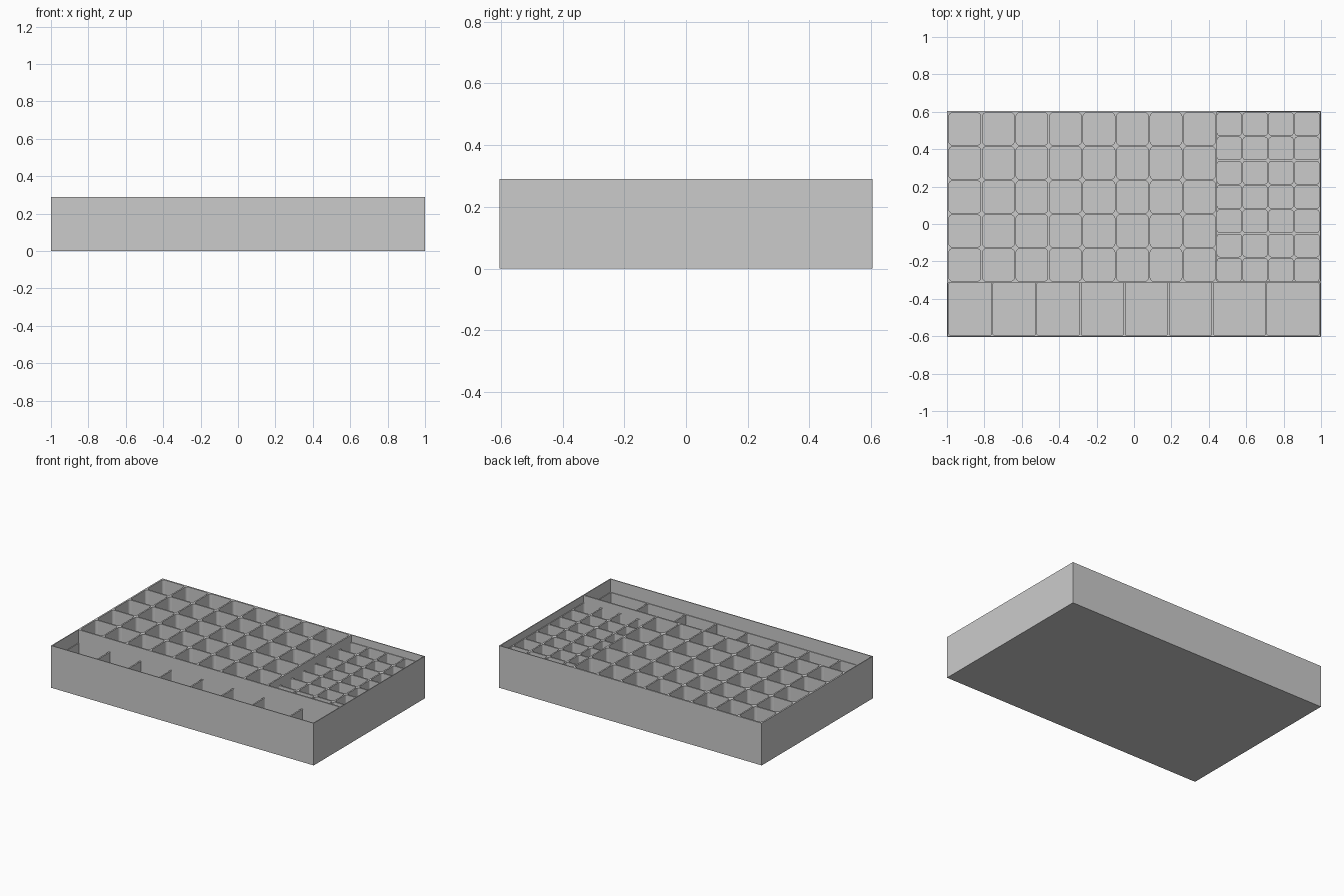
import bpy, bmesh, math

if "Cube" in bpy.data.objects:
    bpy.data.objects.remove(bpy.data.objects["Cube"], do_unlink=True)

grey = bpy.data.materials.new("plain_grey")
grey.use_nodes = True
grey.diffuse_color = (0.6, 0.6, 0.6, 1)
grey.node_tree.nodes["Principled BSDF"].inputs["Base Color"].default_value = (0.6, 0.6, 0.6, 1)

HX, HY, H = 1.0, 0.605, 0.29
WALL, FLOOR = 0.006, 0.02
SPLIT_X, SPLIT_Y = 0.44, -0.31
SMALL_TOP, FRONT_TOP = 0.24, 0.2


def finish(name, bm):
    bmesh.ops.remove_doubles(bm, verts=bm.verts, dist=0.0001)
    mesh = bpy.data.meshes.new(name)
    bm.to_mesh(mesh)
    bm.free()
    mesh.materials.append(grey)
    obj = bpy.data.objects.new(name, mesh)
    bpy.context.collection.objects.link(obj)


def box(name, x0, x1, y0, y1, z0, z1):
    bm = bmesh.new()
    bmesh.ops.create_cube(bm, size=1)
    for v in bm.verts:
        v.co = ((x0 + x1) / 2 + v.co.x * (x1 - x0),
                (y0 + y1) / 2 + v.co.y * (y1 - y0),
                (z0 + z1) / 2 + v.co.z * (z1 - z0))
    finish(name, bm)


def pocket(bm, x0, x1, y0, y1, top, gap, radius, steps=4):
    """Flat rim around a pocket with rounded upright corners, its walls and floor."""
    inset = gap + radius
    corners = [(x1, y1, -1, -1), (x0, y1, 1, -1), (x0, y0, 1, 1), (x1, y0, -1, 1)]
    upper, lower, outer = [], [], []
    for k, (cx, cy, sx, sy) in enumerate(corners):
        outer.append(bm.verts.new((cx, cy, top)))
        for i in range(steps + 1):
            a = math.pi / 2 * (k + i / steps)
            px = cx + sx * inset + radius * math.cos(a)
            py = cy + sy * inset + radius * math.sin(a)
            upper.append(bm.verts.new((px, py, top)))
            lower.append(bm.verts.new((px, py, FLOOR)))
    n = len(upper)
    for i in range(n):
        j = (i + 1) % n
        k = i // (steps + 1)
        bm.faces.new((upper[i], lower[i], lower[j], upper[j]))
        rim = [outer[k], upper[j], upper[i]]
        if i % (steps + 1) == steps:
            rim.insert(1, outer[(k + 1) % 4])
        bm.faces.new(rim)
    bm.faces.new(lower)


def section(name, xs, ys, top, gap, radius):
    bm = bmesh.new()
    for x0, x1 in zip(xs, xs[1:]):
        for y0, y1 in zip(ys, ys[1:]):
            pocket(bm, x0, x1, y0, y1, top, gap, radius)
    finish(name, bm)


def spread(start, end, count):
    return [start + (end - start) * i / count for i in range(count + 1)]


# Outer shell
box("tray_base", -HX, HX, -HY, HY, 0, FLOOR - 0.002)
for side, s in (("left", 1), ("right", -1)):
    a, b = sorted((s * HX, s * (HX - WALL)))
    box(side + "_wall", a, b, -HY, HY, 0, H)
for side, s in (("back", 1), ("front", -1)):
    a, b = sorted((s * HY, s * (HY - WALL)))
    box(side + "_wall", -HX, HX, a, b, 0, H)

# Full-height walls between the three compartment groups
box("front_group_wall", -HX + WALL, HX - WALL, SPLIT_Y - 0.005, SPLIT_Y + 0.005, FLOOR, H)
box("small_group_wall", SPLIT_X - 0.005, SPLIT_X + 0.005, SPLIT_Y, HY - WALL, FLOOR, H)

# Compartment groups
inner_x, inner_y = HX - WALL, HY - WALL
section("large_compartments", spread(-inner_x, SPLIT_X, 8),
        spread(SPLIT_Y, inner_y, 5), H, 0.005, 0.018)
section("small_compartments", spread(SPLIT_X, inner_x, 4),
        spread(SPLIT_Y, inner_y, 7), SMALL_TOP, 0.005, 0.012)
front_xs = spread(-inner_x, 0.42, 6) + spread(0.42, inner_x, 2)[1:]
section("front_compartments", front_xs, [-inner_y, SPLIT_Y], FRONT_TOP, 0.005, 0.006)
